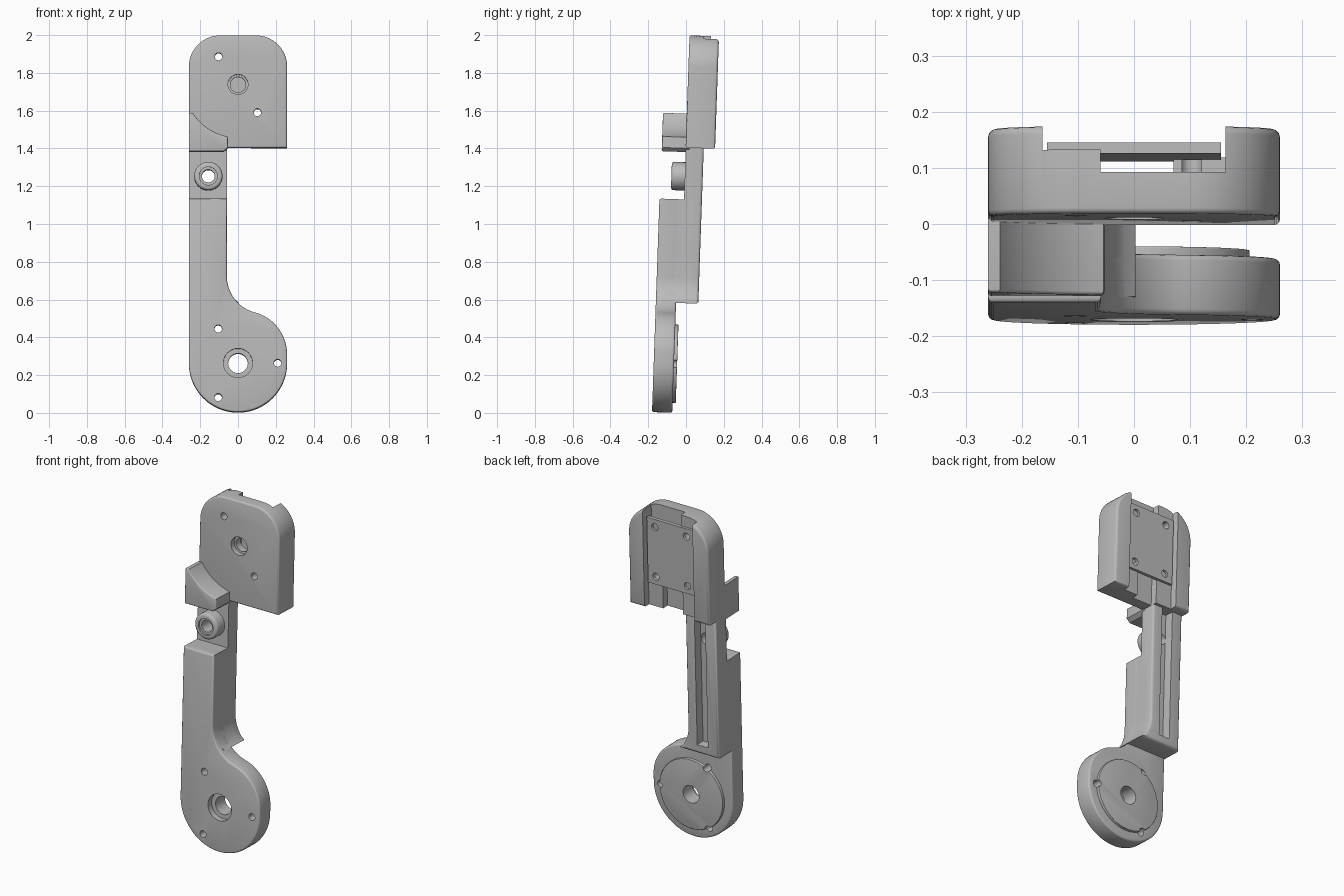
import bpy, bmesh, math
from mathutils import Matrix

cube = bpy.data.objects.get("Cube")
if cube:
    bpy.data.objects.remove(cube, do_unlink=True)

grey = bpy.data.materials.new("plain grey")
grey.use_nodes = True
grey.diffuse_color = (0.5, 0.5, 0.5, 1)
grey.node_tree.nodes["Principled BSDF"].inputs["Base Color"].default_value = (0.5, 0.5, 0.5, 1)

parts = []


def arc(cx, cz, r, a0, a1, n=16):
    """Points on an arc in the x-z plane, angles in degrees."""
    angles = [math.radians(a0 + (a1 - a0) * i / n) for i in range(n + 1)]
    return [(cx + r * math.cos(a), cz + r * math.sin(a)) for a in angles]


def rect(x0, x1, z0, z1):
    return [(x0, z0), (x1, z0), (x1, z1), (x0, z1)]


def prism(name, pts, y0, y1, front=0, back=0, keep=True):
    """Extrude an x-z outline along y, rounding the front and back rims."""
    bm = bmesh.new()
    bottom = bm.faces.new([bm.verts.new((x, y0, z)) for x, z in pts])
    top = bmesh.ops.extrude_face_region(bm, geom=[bottom], use_keep_orig=True)["geom"]
    for v in top:
        if isinstance(v, bmesh.types.BMVert):
            v.co.y = y1
    bmesh.ops.recalc_face_normals(bm, faces=bm.faces)
    for y, width in ((y0, front), (y1, back)):
        if width:
            rim = [e for e in bm.edges if all(abs(v.co.y - y) < 1e-5 for v in e.verts)]
            bmesh.ops.bevel(bm, geom=rim, offset=width, segments=3, profile=0.5,
                            affect='EDGES', clamp_overlap=False)
    mesh = bpy.data.meshes.new(name)
    bm.to_mesh(mesh)
    bm.free()
    mesh.materials.append(grey)
    obj = bpy.data.objects.new(name, mesh)
    bpy.context.collection.objects.link(obj)
    if keep:
        parts.append(obj)
    return obj


def disc(name, x, z, r, y0, y1, front=0, back=0, n=48):
    return prism(name, arc(x, z, r, 0, 360, n)[:-1], y0, y1, front, back)


def cut(obj, pts, y0, y1):
    """Subtract an extruded outline from a part."""
    cutter = prism("cutter", pts, y0, y1, keep=False)
    cutter.hide_render = True
    mod = obj.modifiers.new("cut", 'BOOLEAN')
    mod.operation = 'DIFFERENCE'
    mod.solver = 'EXACT'
    mod.object = cutter
    bpy.context.view_layer.objects.active = obj
    bpy.ops.object.modifier_apply(modifier=mod.name)
    bpy.data.objects.remove(cutter, do_unlink=True)


def drill(obj, x, z, r, y0=-1, y1=1):
    cut(obj, arc(x, z, r, 0, 360, 32)[:-1], y0, y1)


# Main dimensions
W, ARM_R = 0.26, -0.059
FRONT, MID, ARM_BACK = -0.18, -0.05, 0.045
HUB_Z, PAD_Z, STEP_Z = 0.258, 1.738, 1.129

# Front plate: round hub flowing into the arm
neck = arc(0.141, 0.719, 0.2, 255, 180)
outline = (arc(0, HUB_Z, W, 180, 360, 40) + arc(0.03, 0.304, 0.23, 0, 75)
           + neck[1:] + [(ARM_R, STEP_Z), (-W, STEP_Z)])
front_plate = prism("front_plate", outline, FRONT, -0.073, front=0.01, back=0.01)

# Raised hub pad on the back
hub_pad = disc("hub_pad", 0, HUB_Z, 0.207, -0.1, -0.056, back=0.003, n=64)
for part in (front_plate, hub_pad):
    drill(part, 0, HUB_Z, 0.052)
    for x, z in arc(0, HUB_Z, 0.21, 0, 240, 2):
        drill(part, x, z, 0.02)
drill(front_plate, 0, HUB_Z, 0.077, -1, FRONT + 0.035)

# Thick arm behind the plate, with a long cable channel
flare = [p for p in neck if p[1] > 0.59]
lower = [(-W, 0.58), (0.003, 0.58)] + flare
filler = prism("arm_core", lower + [(ARM_R, STEP_Z), (-W, STEP_Z)], -0.15, 0)
arm = prism("arm_back", lower + [(ARM_R, 1.42), (-W, 1.42)], MID, ARM_BACK, back=0.014)
channel = rect(-0.19, -0.12, 0.63, 1.5)
for part in (filler, arm):
    cut(part, channel, -0.01, 0.2)

# Screw boss on the arm
boss = disc("screw_boss", -0.157, 1.251, 0.075, MID - 0.071, MID + 0.01, front=0.014)
for part in (boss, arm):
    drill(part, -0.157, 1.251, 0.034)
drill(boss, -0.157, 1.251, 0.048, -1, MID - 0.06)

# Mounting block with rounded top corners
R = 0.165
TOP, BOTTOM = 1.998, 1.403
block_outline = ([(-W, BOTTOM), (W, BOTTOM)] + arc(W - R, TOP - R, R, 0, 90)
                 + arc(R - W, TOP - R, R, 90, 180))
block = prism("mounting_block", block_outline, MID - 0.001, 0.105, front=0.01, back=0.014)
cut(block, rect(-0.163, 0.163, 1.3, 2.1), 0.063, 0.2)
cut(block, rect(-0.06, 0.163, 1.6, 2.1), 0.023, 0.2)
cut(block, rect(-0.06, 0.07, 1.3, 1.65), 0.023, 0.2)

# Mounting plate in the block's channel
plate = prism("mounting_plate", rect(-0.155, 0.155, PAD_Z - 0.195, PAD_Z + 0.195), 0.058, 0.078)
for sx in (-1, 1):
    for sz in (-1, 1):
        through = sx * sz < 0
        drill(plate, sx * 0.103, PAD_Z + sz * 0.148, 0.021, -1 if through else 0.064)
        if through:
            drill(block, sx * 0.103, PAD_Z + sz * 0.148, 0.02)
drill(block, 0, PAD_Z, 0.053, -1, -0.02)
drill(block, 0, PAD_Z, 0.041)

# Curved stop ledge on the front
ledge = [(-W, 1.38), (-0.075, 1.38), (-0.053, 1.4)] + arc(0, PAD_Z, 0.285, 259, 213) + [(-W, 1.583)]
prism("stop_ledge", ledge, -0.177, MID + 0.02, front=0.006)

# Lean the whole part slightly and shade
lean = Matrix.Rotation(math.radians(-2), 4, 'X')
bpy.ops.object.select_all(action='DESELECT')
for obj in parts:
    obj.data.transform(lean)
    obj.select_set(True)
bpy.context.view_layer.objects.active = parts[0]
bpy.ops.object.shade_smooth_by_angle(angle=math.radians(35))
